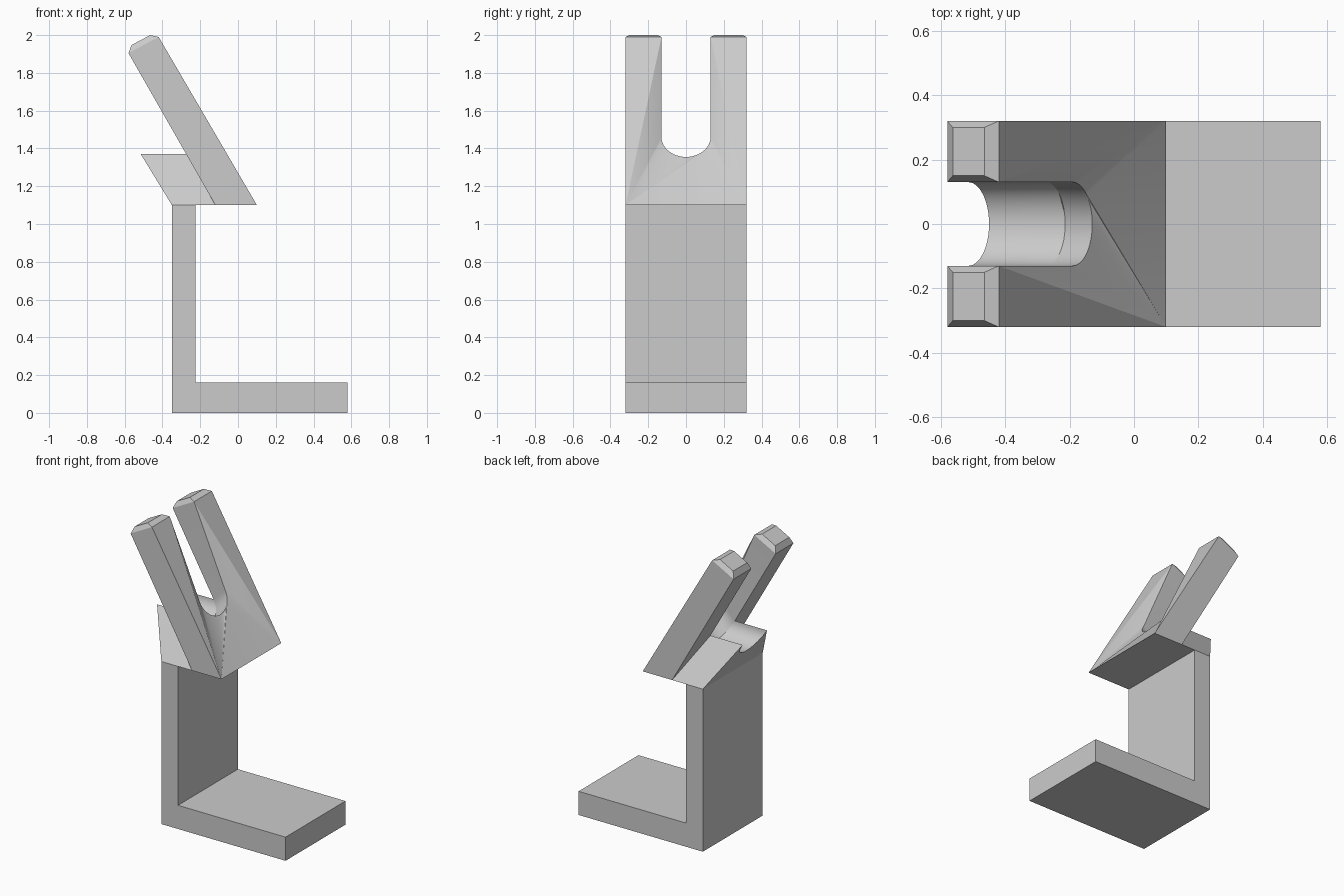
import bpy, bmesh, math

cube = bpy.data.objects.get("Cube")
if cube:
    bpy.data.objects.remove(cube)

W = 0.32          # half width of every part
R = 0.13          # half width of the slot
SHELF = 1.1       # top of the upright
RIM = 1.37        # top of the rear block
DEPTH = 0.106     # depth of the rounded cradle
STEPS = 24

grey = bpy.data.materials.new("plain_grey")
grey.use_nodes = True
grey.diffuse_color = (0.6, 0.6, 0.6, 1)
grey.node_tree.nodes["Principled BSDF"].inputs["Base Color"].default_value = (0.6, 0.6, 0.6, 1)


def finish(name, bm):
    bmesh.ops.recalc_face_normals(bm, faces=bm.faces)
    mesh = bpy.data.meshes.new(name)
    bm.to_mesh(mesh)
    bm.free()
    mesh.materials.append(grey)
    obj = bpy.data.objects.new(name, mesh)
    bpy.context.collection.objects.link(obj)
    bpy.ops.object.select_all(action='DESELECT')
    obj.select_set(True)
    bpy.context.view_layer.objects.active = obj
    bpy.ops.object.shade_smooth_by_angle(angle=math.radians(30))
    return obj


def add_loop(bm, points):
    return [bm.verts.new(p) for p in points]


def bridge(bm, a, b):
    for i in range(len(a)):
        j = (i + 1) % len(a)
        bm.faces.new((a[i], a[j], b[j], b[i]))


def back_plane(z):
    """x of the fork's sloping rear face"""
    return -0.12 - 0.5714 * (z - SHELF)


# Rounded cradle section, from +y to -y
arc = [(R * math.cos(math.pi * i / STEPS), RIM - DEPTH * math.sin(math.pi * i / STEPS))
       for i in range(STEPS + 1)]

# L-shaped stand
bm = bmesh.new()
profile = [(-0.35, 0), (0.58, 0), (0.58, 0.16), (-0.225, 0.16), (-0.225, SHELF), (-0.35, SHELF)]
near, far = (add_loop(bm, [(x, y, z) for x, z in profile]) for y in (-W, W))
bridge(bm, near, far)
bm.faces.new(near)
bm.faces.new(far)
finish("stand", bm)

# Rear block with tapered sides and a level cradle
bm = bmesh.new()
section = [(-W, SHELF), (W, SHELF)] + arc
rear = add_loop(bm, [(-0.35 - 0.611 * (z - SHELF), y, z) for y, z in section])
front = add_loop(bm, [(back_plane(z), y, z) for y, z in section])
bridge(bm, rear, front)
bm.faces.new(rear)
finish("rear_block", bm)

# Leaning fork: rear and front outlines around the slot
bm = bmesh.new()


def fork_outline(foot_x, tip, rim):
    return add_loop(bm, [(foot_x, -W, SHELF), (foot_x, W, SHELF),
                         (tip[0], W, tip[1]), (tip[0], R, tip[1])]
                    + rim +
                    [(tip[0], -R, tip[1]), (tip[0], -W, tip[1])])


rear_rim = [(back_plane(z), y, z) for y, z in arc]
front_rim = [(x + 0.084, y, z + 0.091) for x, y, z in rear_rim]
rear = fork_outline(-0.12, (-0.58, 1.905), rear_rim)
front = fork_outline(0.1, (-0.42, 1.99), front_rim)

tips = ((2, 3), (len(rear) - 2, len(rear) - 1))
for i in range(len(rear)):
    j = (i + 1) % len(rear)
    if (i, j) not in tips:
        bm.faces.new((rear[i], rear[j], front[j], front[i]))

# Broad faces fanned out from the two lower corners
for loop in (rear, front):
    low, high = loop[0], loop[1]
    split = 4 + STEPS // 4
    for i in range(2, split):
        bm.faces.new((high, loop[i], loop[i + 1]))
    bm.faces.new((low, high, loop[split]))
    for i in range(split, len(loop) - 1):
        bm.faces.new((low, loop[i], loop[i + 1]))

# Chamfered prong ends
for i, j in tips:
    ring = [rear[i], rear[j], front[j], front[i]]
    side = 1 if rear[i].co.y > 0 else -1
    cap = []
    for v in ring:
        y = 0.3 if abs(v.co.y) > 0.2 else 0.15
        x, z = (-0.563, 1.948) if v in rear else (-0.465, 2.0)
        cap.append(bm.verts.new((x, side * y, z)))
    bridge(bm, ring, cap)
    bm.faces.new(cap)
finish("fork", bm)
